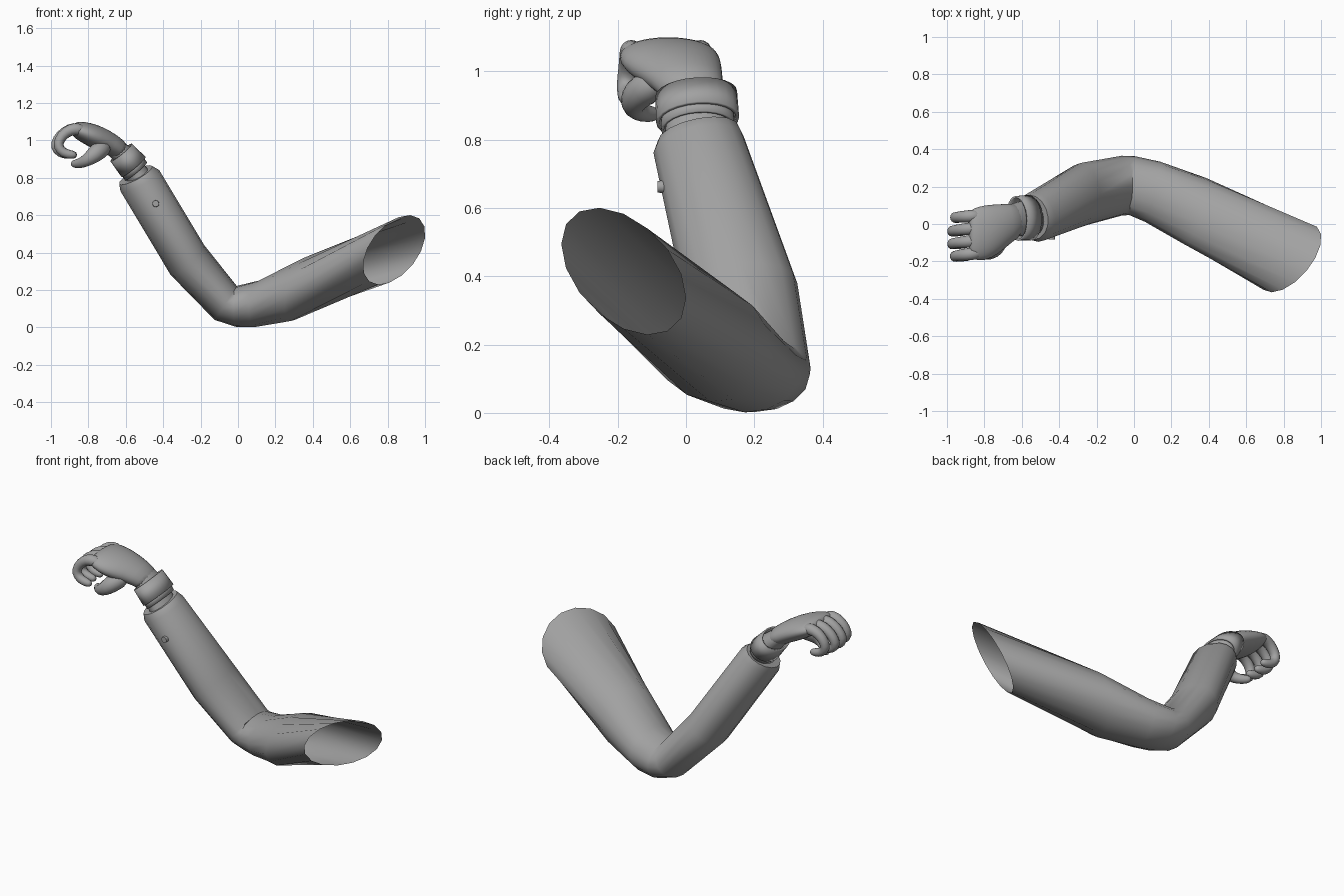
import bpy, bmesh, math
from mathutils import Vector

grey = bpy.data.materials.new("grey")
grey.diffuse_color = (0.36, 0.36, 0.36, 1)


def finish(name, bm, subdiv=0, angle=40, thick=0):
    bmesh.ops.recalc_face_normals(bm, faces=bm.faces)
    me = bpy.data.meshes.new(name)
    bm.to_mesh(me)
    bm.free()
    me.materials.append(grey)
    ob = bpy.data.objects.new(name, me)
    bpy.context.collection.objects.link(ob)
    if thick:
        mod = ob.modifiers.new("thickness", "SOLIDIFY")
        mod.thickness = thick
    if subdiv:
        mod = ob.modifiers.new("smooth", "SUBSURF")
        mod.levels = mod.render_levels = subdiv
    bpy.ops.object.select_all(action='DESELECT')
    ob.select_set(True)
    bpy.context.view_layer.objects.active = ob
    bpy.ops.object.shade_smooth_by_angle(angle=math.radians(angle))
    return ob


def loft(name, rings, sides=16, cap_start=False, cap_end=False, **kw):
    """Rings are (centre, normal, width radius along y, height radius)."""
    bm = bmesh.new()
    loops = []
    for c, n, ru, rv in rings:
        n = Vector(n).normalized()
        u = Vector((0, 1, 0))
        u = (u - u.dot(n) * n).normalized()
        v = n.cross(u)
        loops.append([bm.verts.new(Vector(c) + u * ru * math.cos(a) + v * rv * math.sin(a))
                      for a in (2 * math.pi * i / sides for i in range(sides))])
    for a, b in zip(loops, loops[1:]):
        for i in range(sides):
            j = (i + 1) % sides
            bm.faces.new((a[i], a[j], b[j], b[i]))
    if cap_start:
        bm.faces.new(loops[0])
    if cap_end:
        bm.faces.new(loops[-1])
    return finish(name, bm, **kw)


def tube(name, pts, radii, **kw):
    """Rounded digit along a path."""
    p = [Vector(q) for q in pts]
    rings = []
    for i, q in enumerate(p):
        t = p[max(i - 1, 0)] - p[min(i + 1, len(p) - 1)]
        rings.append((q, t, radii[i], radii[i]))
    return loft(name, rings, sides=8, cap_start=True, cap_end=True, subdiv=1, angle=80, **kw)


# Sleeve: open shoulder end, bent elbow, closed wrist end
loft("sleeve", [
    ((0.835, -0.183, 0.415), (0.64, -0.57, -0.51), 0.222, 0.215),
    ((0.325, 0.070, 0.205), (1, -0.37, -0.28), 0.187, 0.178),
    ((0.10, 0.172, 0.126), (1, -0.25, -0.1), 0.166, 0.125),
    ((-0.01, 0.205, 0.112), (1, -0.1, 0), 0.158, 0.109),
    ((-0.065, 0.205, 0.130), (0.83, 0, -0.55), 0.160, 0.108),
    ((-0.27, 0.160, 0.360), (0.66, 0.15, -0.75), 0.168, 0.120),
    ((-0.525, 0.037, 0.785), (0.47, 0.2, -0.86), 0.135, 0.118),
    ((-0.547, 0.036, 0.815), (0.47, 0.2, -0.86), 0.122, 0.100),
    ((-0.547, 0.036, 0.813), (0.47, 0.2, -0.86), 0.085, 0.060),
], cap_end=True)

# Sleeve button
bm = bmesh.new()
bmesh.ops.create_cone(bm, cap_ends=True, segments=16, radius1=0.02, radius2=0.017, depth=0.03)
button = finish("sleeve_button", bm)
button.location = (-0.44, -0.068, 0.662)
button.rotation_euler = (math.radians(90), 0, 0)

# Wrist and the two bands around it
axis = (0.62, 0.08, -0.75)
loft("wrist", [((-0.53, 0.036, 0.80), axis, 0.095, 0.066),
               ((-0.60, 0.030, 0.91), axis, 0.092, 0.060),
               ((-0.665, 0.015, 0.965), (0.8, 0.1, -0.5), 0.088, 0.052)], sides=24)
loft("inner_cuff", [((-0.545, 0.035, 0.835), axis, 0.108, 0.076),
                    ((-0.575, 0.034, 0.875), axis, 0.108, 0.076)], sides=24, thick=0.008)
loft("outer_cuff", [((-0.558, 0.034, 0.858), axis, 0.122, 0.084),
                    ((-0.625, 0.030, 0.935), axis, 0.120, 0.074)], sides=24, thick=0.01)

# Palm
loft("palm", [
    ((-0.60, 0.025, 0.925), (0.8, 0.1, -0.5), 0.090, 0.052),
    ((-0.67, 0.005, 0.975), (0.85, 0.1, -0.45), 0.105, 0.060),
    ((-0.74, -0.030, 1.010), (0.9, 0.1, -0.3), 0.138, 0.066),
    ((-0.80, -0.050, 1.035), (0.95, 0, -0.25), 0.153, 0.062),
    ((-0.865, -0.053, 1.058), (0.97, 0, -0.2), 0.140, 0.048),
    ((-0.885, -0.053, 1.062), (0.97, 0, -0.2), 0.110, 0.028),
], cap_start=True, cap_end=True, subdiv=1, angle=80)

# Four curled fingers: (name, knuckle y, tip y, forward reach)
for name, y0, y1, reach in (("index", -0.155, -0.175, -0.012), ("middle", -0.088, -0.108, 0.012),
                            ("ring", -0.020, -0.040, 0.012), ("little", 0.045, 0.033, -0.015)):
    path = [(-0.82, 1.050), (-0.875, 1.066), (-0.925, 1.045), (-0.962, 1.005), (-0.972, 0.965),
            (-0.945, 0.932), (-0.895, 0.922), (-0.87, 0.922)]
    pts = [(x - reach * i / 7 if i < 4 else x - reach * 0.7, y0 + (y1 - y0) * min(i / 4, 1), z)
           for i, (x, z) in enumerate(path)]
    tube(name + "_finger", pts, [0.034, 0.038, 0.033, 0.031, 0.031, 0.029, 0.026, 0.014])

# Thumb curling under the palm
tube("thumb", [(-0.70, -0.07, 0.97), (-0.74, -0.125, 0.95), (-0.775, -0.155, 0.918),
               (-0.81, -0.155, 0.892), (-0.845, -0.125, 0.877), (-0.875, -0.095, 0.874),
               (-0.888, -0.080, 0.875)],
     [0.045, 0.056, 0.048, 0.036, 0.030, 0.025, 0.013])
